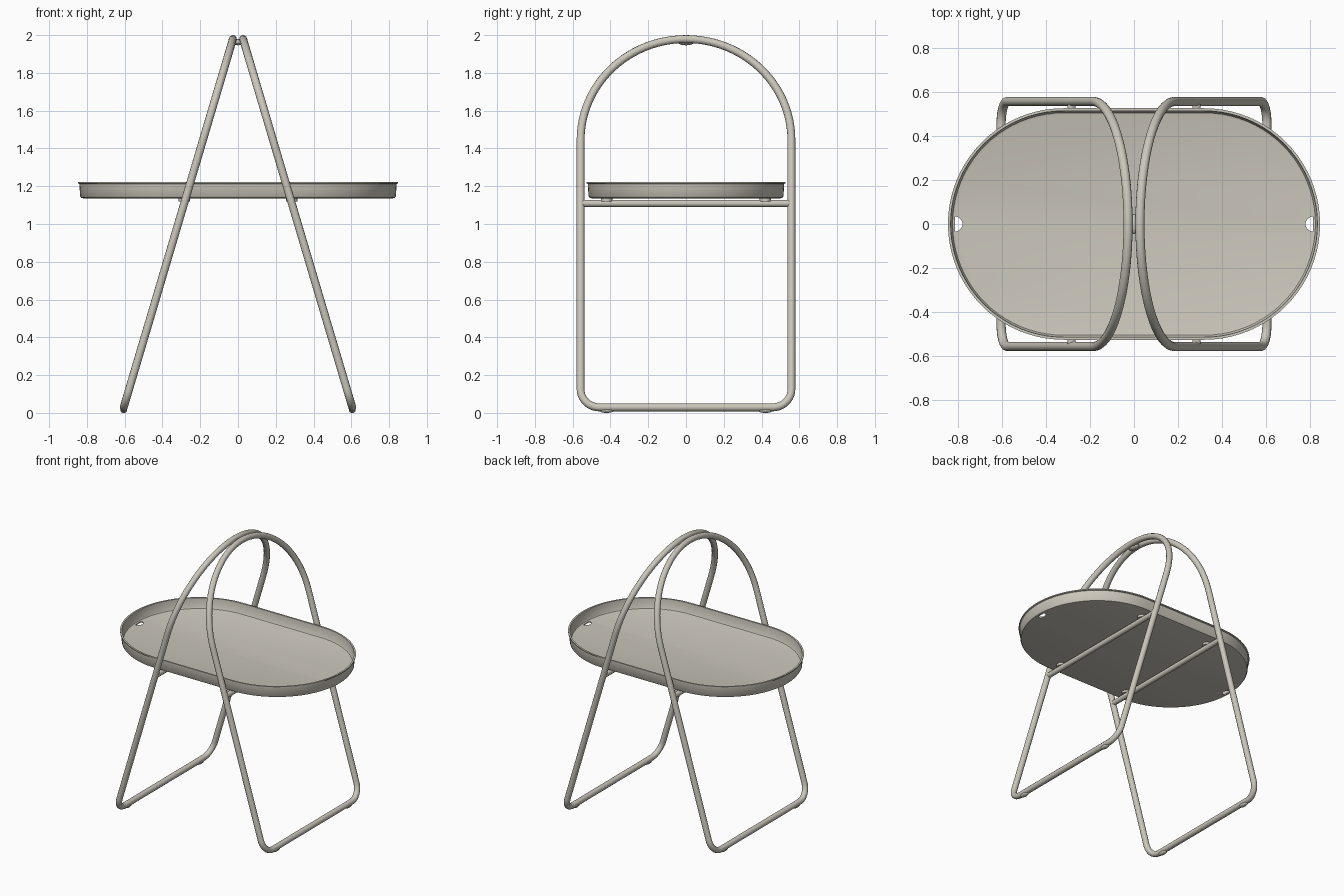
import bpy, bmesh, math
from mathutils import Vector

if "Cube" in bpy.data.objects:
    bpy.data.objects.remove(bpy.data.objects["Cube"])

mat = bpy.data.materials.new("warm grey paint")
mat.diffuse_color = (0.60, 0.57, 0.50, 1)
mat.use_nodes = True
mat.node_tree.nodes["Principled BSDF"].inputs["Base Color"].default_value = mat.diffuse_color

TUBE = 0.021
FOOT = Vector((0.605, 0, 0.029))
TOP = Vector((0.027, 0, 1.979))
HALF = 0.558


def finish(obj, angle=40):
    obj.data.materials.clear()
    obj.data.materials.append(mat)
    bpy.ops.object.select_all(action='DESELECT')
    obj.select_set(True)
    bpy.context.view_layer.objects.active = obj
    bpy.ops.object.shade_smooth_by_angle(angle=math.radians(angle))
    return obj


def from_bmesh(name, bm):
    bmesh.ops.recalc_face_normals(bm, faces=bm.faces)
    me = bpy.data.meshes.new(name)
    bm.to_mesh(me)
    bm.free()
    obj = bpy.data.objects.new(name, me)
    bpy.context.collection.objects.link(obj)
    return obj


def tube(name, pts, radius, cyclic=False):
    cu = bpy.data.curves.new(name, 'CURVE')
    cu.dimensions = '3D'
    cu.bevel_depth = radius
    cu.bevel_resolution = 4
    cu.use_fill_caps = True
    sp = cu.splines.new('POLY')
    sp.points.add(len(pts) - 1)
    for p, q in zip(sp.points, pts):
        p.co = (*q, 1)
    sp.use_cyclic_u = cyclic
    obj = bpy.data.objects.new(name, cu)
    bpy.context.collection.objects.link(obj)
    bpy.ops.object.select_all(action='DESELECT')
    obj.select_set(True)
    bpy.context.view_layer.objects.active = obj
    bpy.ops.object.convert(target='MESH')
    return finish(bpy.context.object)


def arc(cy, cu, r, a0, a1, n):
    return [(cy + r * math.cos(math.radians(a0 + (a1 - a0) * i / n)),
             cu + r * math.sin(math.radians(a0 + (a1 - a0) * i / n))) for i in range(n + 1)]


def disc(name, loc, radius, depth):
    bpy.ops.mesh.primitive_cylinder_add(vertices=24, radius=radius, depth=depth, location=loc)
    bpy.context.object.name = name
    return finish(bpy.context.object)


# outline of one leaning frame, as (y, distance up the slope)
length = (TOP - FOOT).length
corner = 0.1
outline = (arc(0, length - HALF, HALF, 0, 180, 48)
           + arc(-HALF + corner, corner, corner, 180, 270, 10)
           + arc(HALF - corner, corner, corner, 270, 360, 10))

bar_z = 1.109
t = (bar_z - FOOT.z) / (TOP.z - FOOT.z)
bar_x = FOOT.x + (TOP.x - FOOT.x) * t

for side, word in ((-1, "left"), (1, "right")):
    # arched frame
    pts = []
    for y, u in outline:
        p = FOOT.lerp(TOP, u / length)
        pts.append((side * p.x, y, p.z))
    tube(word + "_frame", pts, TUBE, True)
    # bar that carries the tray
    tube(word + "_crossbar", [(side * bar_x, -HALF, bar_z), (side * bar_x, HALF, bar_z)], 0.019)
    for y in (-0.42, 0.42):
        # tray rests and floor glides
        disc(word + "_tray_rest", (side * bar_x, y, 1.128), 0.03, 0.018)
        bpy.ops.mesh.primitive_uv_sphere_add(segments=20, ring_count=10, location=(side * FOOT.x, y, 0.013))
        glide = bpy.context.object
        glide.name = word + "_floor_glide"
        glide.scale = (0.018, 0.04, 0.013)
        finish(glide)

# hinge joining the two arches
bpy.ops.mesh.primitive_uv_sphere_add(segments=20, ring_count=10, location=(0, 0, 1.963))
hinge = bpy.context.object
hinge.name = "top_hinge"
hinge.scale = (0.026, 0.045, 0.017)
finish(hinge)

# tray: stadium outline swept through a wall profile of (end radius, height)
profile = [(0.498, 1.136), (0.510, 1.139), (0.516, 1.147), (0.520, 1.212), (0.527, 1.215), (0.527, 1.222),
           (0.515, 1.222), (0.511, 1.155), (0.506, 1.147), (0.496, 1.144)]
N = 40
bm = bmesh.new()
rings = []
for r, z in profile:
    ring = [(0.32 + x, y) for x, y in arc(0, 0, r, -90, 90, N)]
    ring += [(-0.32 + x, y) for x, y in arc(0, 0, r, 90, 270, N)]
    rings.append([bm.verts.new((x, y, z)) for x, y in ring])
count = len(rings[0])
for a, b in zip(rings, rings[1:]):
    for i in range(count):
        j = (i + 1) % count
        bm.faces.new((a[i], a[j], b[j], b[i]))
bm.faces.new(rings[0])
bm.faces.new(rings[-1])
tray = from_bmesh("tray", bm)

# half-moon holes at the tray ends
for side in (-1, 1):
    bm = bmesh.new()
    shape = [(0.815 + x, y) for x, y in arc(0, 0, 0.034, 90, 270, 16)]
    lo = bm.faces.new([bm.verts.new((side * x, y, 1.12)) for x, y in shape])
    ext = bmesh.ops.extrude_face_region(bm, geom=[lo])
    bmesh.ops.translate(bm, vec=(0, 0, 0.05), verts=[v for v in ext["geom"] if isinstance(v, bmesh.types.BMVert)])
    cutter = from_bmesh("hole_cutter", bm)
    mod = tray.modifiers.new("hole", 'BOOLEAN')
    mod.operation = 'DIFFERENCE'
    mod.solver = 'EXACT'
    mod.object = cutter
    bpy.context.view_layer.objects.active = tray
    bpy.ops.object.modifier_apply(modifier=mod.name)
    bpy.data.objects.remove(cutter)
finish(tray, 35)
